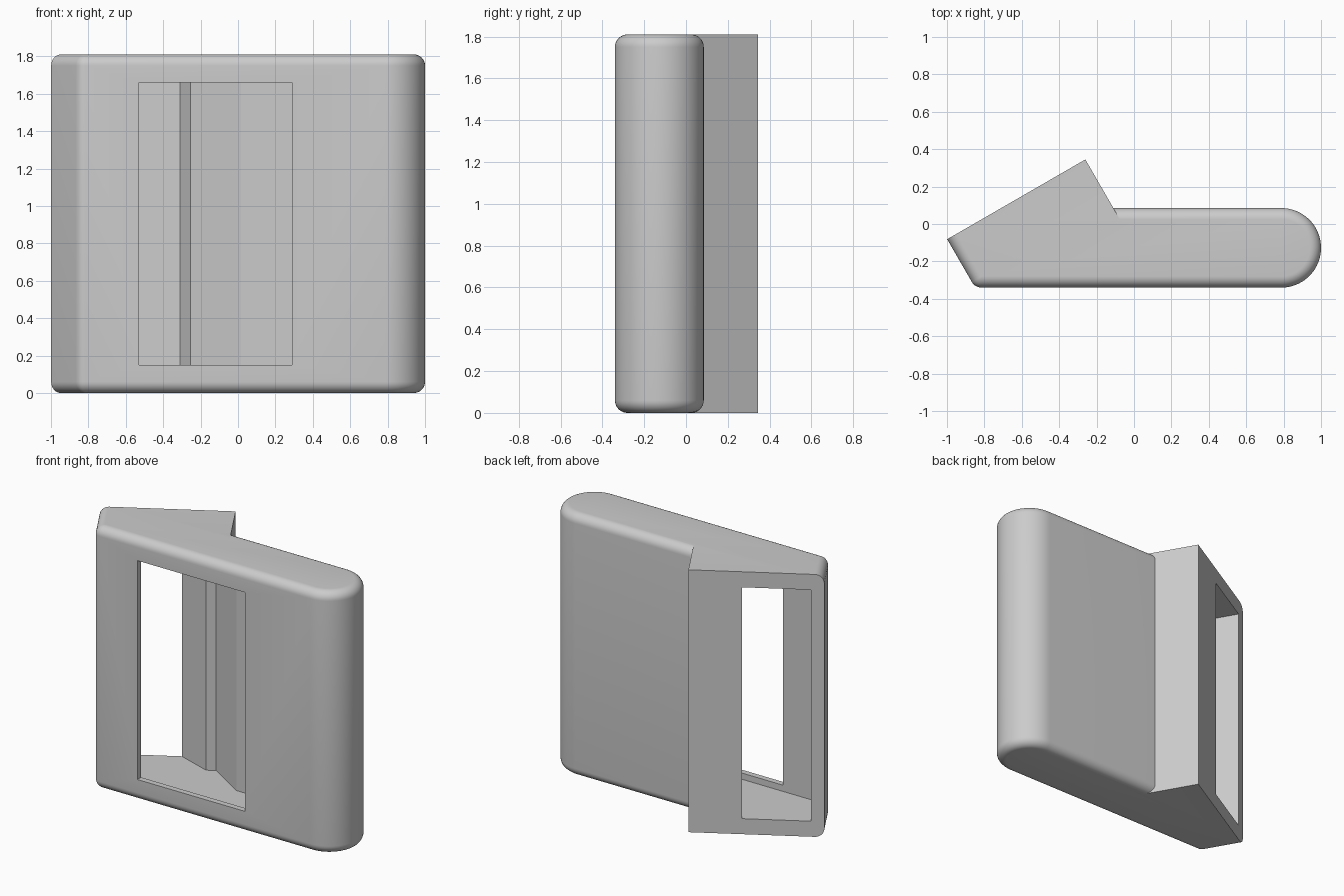
import bpy, bmesh
from math import sin, cos, radians

if "Cube" in bpy.data.objects:
    bpy.data.objects.remove(bpy.data.objects["Cube"])

H = 1.81      # overall height
F = 0.06      # edge fillet radius


def make_object(name, bm):
    bmesh.ops.recalc_face_normals(bm, faces=bm.faces)
    mesh = bpy.data.meshes.new(name)
    bm.to_mesh(mesh)
    bm.free()
    ob = bpy.data.objects.new(name, mesh)
    bpy.context.collection.objects.link(ob)
    return ob


def loft(name, rings):
    """Skin a stack of equal-length rings of 3D points and cap both ends."""
    bm = bmesh.new()
    rows = [[bm.verts.new(p) for p in ring] for ring in rings]
    n = len(rows[0])
    for a, b in zip(rows, rows[1:]):
        for i in range(n):
            j = (i + 1) % n
            bm.faces.new((a[i], a[j], b[j], b[i]))
    bm.faces.new(rows[0][::-1])
    bm.faces.new(rows[-1])
    return make_object(name, bm)


def prism(name, outline, z0, z1):
    return loft(name, [[(x, y, z) for x, y in outline] for z in (z0, z1)])


def combine(target, tool, operation):
    mod = target.modifiers.new(tool.name, 'BOOLEAN')
    mod.object, mod.operation, mod.solver = tool, operation, 'EXACT'
    bpy.context.view_layer.objects.active = target
    bpy.ops.object.modifier_apply(modifier=mod.name)
    bpy.data.objects.remove(tool, do_unlink=True)


# Slab outline as corner arcs: centre, radius, start and end angle, segments
corners = [(-0.815, -0.28, F, 210, 270, 8),
           (0.7875, -0.1275, 0.2125, 270, 450, 40),
           (-0.991, 0.025, F, 90, 210, 8)]


def slab_ring(inset, z):
    ring = []
    for cx, cy, r, a0, a1, n in corners:
        r = max(r - inset, 0.0005)
        for i in range(n + 1):
            a = radians(a0 + (a1 - a0) * i / n)
            ring.append((cx + r * cos(a), cy + r * sin(a), z))
    return ring


# Slab with filleted top and bottom rims
quarter = [radians(90 * i / 8) for i in range(9)]
bottom = [(F * (1 - sin(a)), F * (1 - cos(a))) for a in quarter]
steps = bottom + [(d, H - z) for d, z in reversed(bottom)]
body = loft("housing", [slab_ring(d, z) for d, z in steps])

# Sharp-edged wedge on the back
wedge = prism("wedge", [(-0.86, 0), (-0.061, 0), (-0.3495, 0.5), (-0.86, 0.5)], 0, H)
combine(body, wedge, 'UNION')

# Trim everything to the slanted back face
sx, sy = cos(radians(30)), sin(radians(30))
p, q = (-1 - sx, -0.082 - sy), (-0.26 + sx, 0.345 + sy)
trim = prism("trim", [p, q, (q[0] - sy, q[1] + sx), (p[0] - sy, p[1] + sx)], -0.5, H + 0.5)
combine(body, trim, 'DIFFERENCE')

# Inner cavity, open through the slanted face
cavity = prism("cavity", [(-0.652, 0.349), (-0.552, 0.176), (-0.31, 0.095),
                          (-0.255, 0.127), (0.017, -0.043), (0.335, -0.043),
                          (0.335, -0.30), (-0.777, -0.30), (-0.927, -0.04),
                          (-1.027, 0.133)], 0.107, 1.703)
combine(body, cavity, 'DIFFERENCE')

# Front window
window = prism("window", [(-0.53, -0.5), (0.29, -0.5), (0.29, -0.2), (-0.53, -0.2)], 0.15, 1.66)
combine(body, window, 'DIFFERENCE')

bpy.ops.object.select_all(action='DESELECT')
body.select_set(True)
bpy.context.view_layer.objects.active = body
bpy.ops.object.shade_smooth_by_angle(angle=radians(25))
